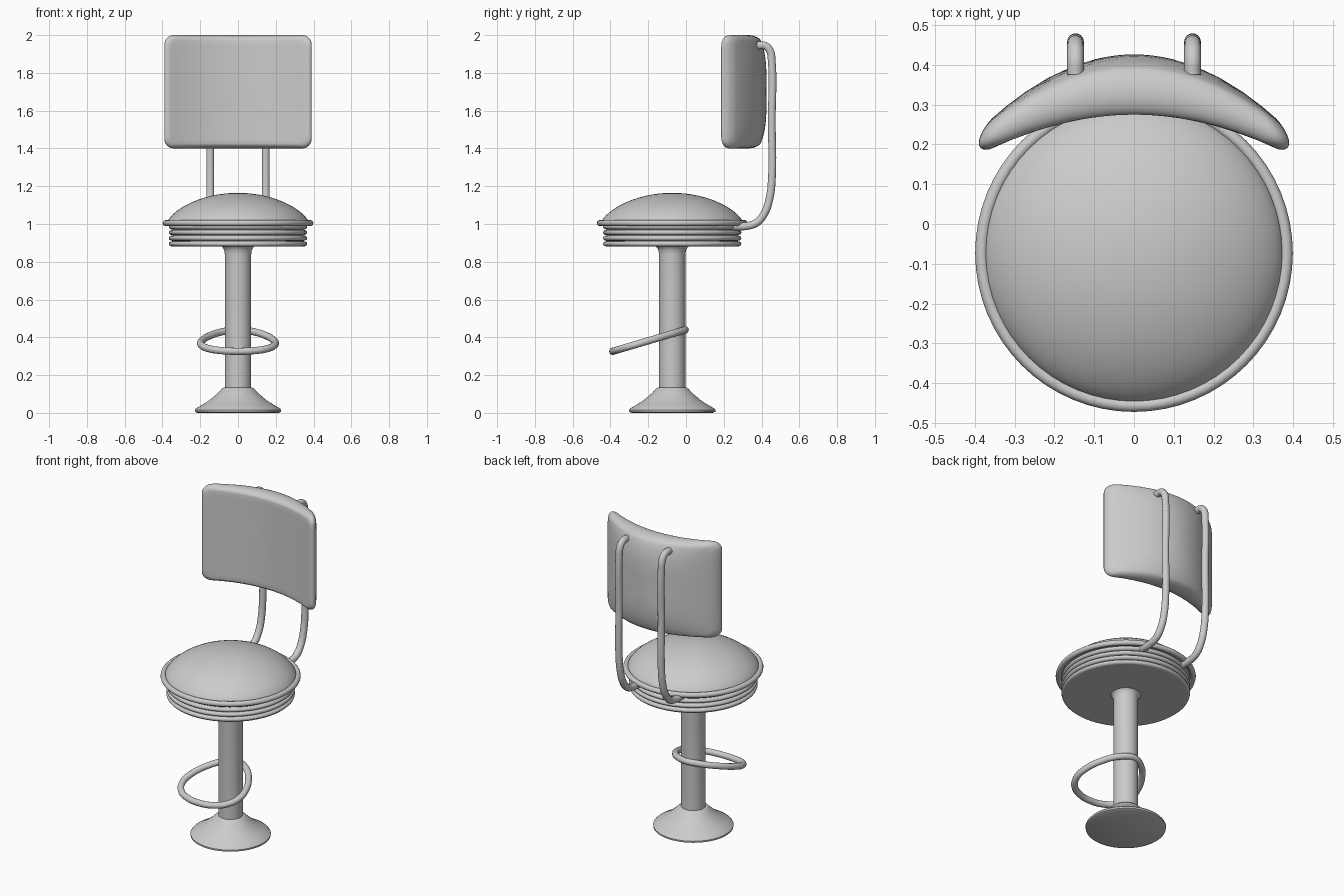
import bpy, bmesh, math

if "Cube" in bpy.data.objects:
    bpy.data.objects.remove(bpy.data.objects["Cube"])

CY = -0.073          # y of the seat and column axis
SEG = 64


def finish(name, bm, angle=40):
    bmesh.ops.remove_doubles(bm, verts=bm.verts, dist=1e-5)
    bmesh.ops.recalc_face_normals(bm, faces=bm.faces)
    me = bpy.data.meshes.new(name)
    bm.to_mesh(me)
    bm.free()
    ob = bpy.data.objects.new(name, me)
    bpy.context.collection.objects.link(ob)
    smooth(ob, angle)
    return ob


def smooth(ob, angle):
    bpy.ops.object.select_all(action='DESELECT')
    ob.select_set(True)
    bpy.context.view_layer.objects.active = ob
    bpy.ops.object.shade_smooth_by_angle(angle=math.radians(angle))


def lathe(name, profile, angle=40):
    """Revolve (radius, z) points about the seat axis."""
    bm = bmesh.new()
    vs = [bm.verts.new((r, CY, z)) for r, z in profile]
    es = [bm.edges.new(p) for p in zip(vs, vs[1:])]
    bmesh.ops.spin(bm, geom=vs + es, cent=(0, CY, 0), axis=(0, 0, 1),
                   angle=math.tau, steps=SEG)
    return finish(name, bm, angle)


def tube(name, points, radius, cyclic=False):
    """Round bar through the points, turned into a mesh."""
    cu = bpy.data.curves.new(name, 'CURVE')
    cu.dimensions = '3D'
    cu.bevel_depth = radius
    cu.bevel_resolution = 5
    cu.resolution_u = 8
    cu.use_fill_caps = True
    sp = cu.splines.new('BEZIER')
    sp.bezier_points.add(len(points) - 1)
    for bp, p in zip(sp.bezier_points, points):
        bp.co = p
        bp.handle_left_type = bp.handle_right_type = 'AUTO'
    sp.use_cyclic_u = cyclic
    ob = bpy.data.objects.new(name, cu)
    bpy.context.collection.objects.link(ob)
    bpy.ops.object.select_all(action='DESELECT')
    ob.select_set(True)
    bpy.context.view_layer.objects.active = ob
    bpy.context.view_layer.update()
    bpy.ops.object.convert(target='MESH')
    smooth(bpy.context.view_layer.objects.active, 50)


# Flared floor base
lathe("base", [(0, 0), (0.215, 0), (0.228, 0.006), (0.229, 0.016), (0.222, 0.024),
               (0.19, 0.042), (0.15, 0.068), (0.11, 0.102), (0.085, 0.128),
               (0.076, 0.134), (0, 0.134)])

# Column with a flare under the seat
lathe("column", [(0, 0.1), (0.07, 0.1), (0.07, 0.84), (0.073, 0.862),
                 (0.081, 0.876), (0.092, 0.885), (0, 0.885)])

# Ribbed seat band with a flat underside
band = [(0, 0.88), (0.355, 0.88)]
for i in range(4):
    zc = 0.895 + 0.03 * i
    for k in range(-3, 4):
        a = k * math.pi / 6
        band.append((0.348 + 0.018 * math.cos(a), zc + 0.014 * math.sin(a)))
band += [(0.348, 1.005), (0, 1.005)]
lathe("seat_band", band)

# Rim around the cushion
rim = [(0.383 + 0.016 * math.cos(k * math.tau / 12),
        1.005 + 0.016 * math.sin(k * math.tau / 12)) for k in range(13)]
lathe("seat_rim", rim)

# Domed cushion
dome = [(0, 1.0), (0.374, 1.0)]
for k in range(17):
    c = math.cos(k * math.pi / 32)
    dome.append((0.374 * c, 1.01 + 0.155 * (1 - c * c) ** 0.7))
lathe("seat_cushion", dome)

# Egg-shaped foot ring, tilted down to the front
half = [(0.08, -0.035), (0.15, -0.11), (0.19, -0.195), (0.195, -0.27),
        (0.155, -0.34), (0.08, -0.378)]
plan = [(0, -0.004)] + half + [(0, -0.388)] + [(-x, y) for x, y in reversed(half)]
tube("foot_ring", [(x, y, 0.326 + 0.295 * (y + 0.388)) for x, y in plan], 0.019, True)

# Bent bars holding the backrest
bar = [(0.24, 0.987), (0.32, 0.989), (0.375, 1.008), (0.417, 1.06), (0.443, 1.14),
       (0.454, 1.23), (0.454, 1.55), (0.454, 1.86), (0.444, 1.918), (0.418, 1.943),
       (0.375, 1.945)]
for side, sx in (("left", -1), ("right", 1)):
    tube(f"back_bar_{side}", [(sx * 0.147, y, z) for y, z in bar], 0.021)

# Curved padded backrest: rounded-rectangle rings on a front and a back skin
W, H, ZC, R = 0.39, 0.30, 1.70, 0.05
outline = []
for cx, cz, a0 in ((1, 1, 0), (-1, 1, 90), (-1, -1, 180), (1, -1, 270)):
    arc = [(cx * (W - R) + R * math.cos(math.radians(a0 + d)),
            cz * (H - R) + R * math.sin(math.radians(a0 + d))) for d in range(0, 91, 15)]
    if outline:
        (px, pz), (qx, qz) = outline[-1], arc[0]
        outline += [(px + (qx - px) * t / 12, pz + (qz - pz) * t / 12) for t in range(1, 12)]
    outline += arc
(px, pz), (qx, qz) = outline[-1], outline[0]
outline += [(px + (qx - px) * t / 12, pz + (qz - pz) * t / 12) for t in range(1, 12)]

EDGE = 0.91
scales = [0.1, 0.25, 0.4, 0.55, 0.7, 0.82] + \
         [EDGE + (1 - EDGE) * math.sin(k * math.pi / 12) for k in range(7)]


def skin_y(x, z, s, back):
    u, v = (x / W) ** 2, (z / H) ** 2
    front_y = 0.275 - 0.102 * u
    back_y = 0.426 - 0.192 * u - 0.045 * v * v * (1 - u)
    mid = 0.5 * (front_y + back_y)
    e = max(0, (s - EDGE) / (1 - EDGE))
    f = math.sqrt(max(0, 1 - e * e))
    return mid + f * ((back_y if back else front_y) - mid)


bm = bmesh.new()
for back in (False, True):
    prev = None
    centre = bm.verts.new((0, skin_y(0, 0, 0, back), ZC))
    for s in scales:
        ring = [bm.verts.new((x * s, skin_y(x * s, z * s, s, back), ZC + z * s))
                for x, z in outline]
        for i in range(len(ring)):
            j = (i + 1) % len(ring)
            if prev:
                bm.faces.new((prev[i], prev[j], ring[j], ring[i]))
            else:
                bm.faces.new((centre, ring[j], ring[i]))
        prev = ring
finish("backrest", bm, 60)
